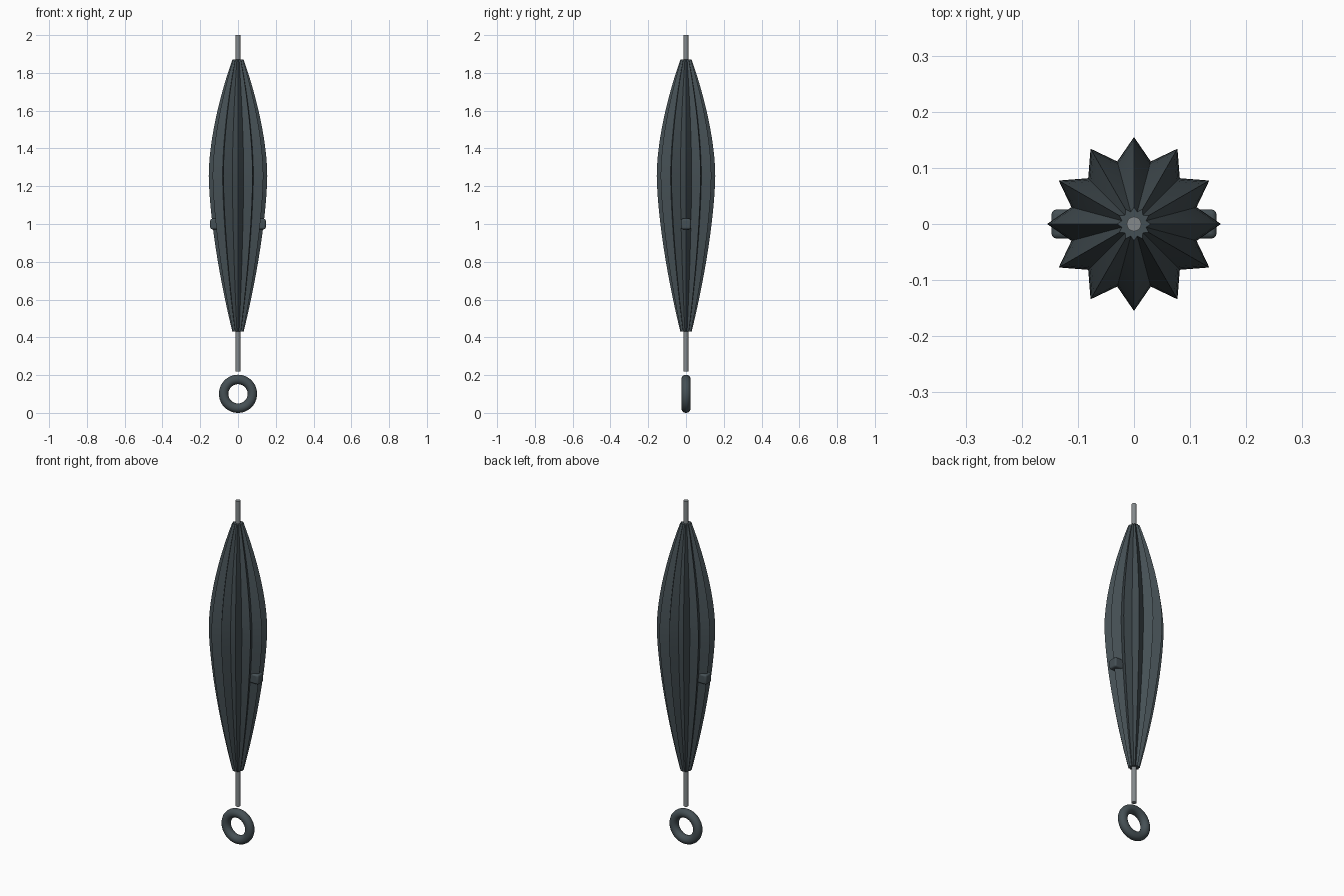
import bpy, bmesh
from math import pi, sin, cos, radians

cube = bpy.data.objects.get("Cube")
if cube:
    bpy.data.objects.remove(cube, do_unlink=True)


def material(name, colour):
    mat = bpy.data.materials.new(name)
    mat.use_nodes = True
    mat.diffuse_color = (*colour, 1)
    mat.node_tree.nodes["Principled BSDF"].inputs["Base Color"].default_value = (*colour, 1)
    return mat


charcoal = material("charcoal fabric", (0.06, 0.08, 0.09))
steel = material("grey steel", (0.23, 0.25, 0.26))


def finish(obj, name, mat, angle=20):
    obj.name = name
    obj.data.materials.append(mat)
    bpy.ops.object.select_all(action="DESELECT")
    obj.select_set(True)
    bpy.context.view_layer.objects.active = obj
    bpy.ops.object.shade_smooth_by_angle(angle=radians(angle))
    return obj


# Folded canopy: star section swept along a bulging profile
BOTTOM, WIDEST, TOP = 0.43, 1.26, 1.87
END_R, MAX_R, VALLEY = 0.03, 0.155, 0.745
PLEATS, RINGS = 12, 28


def canopy_radius(z):
    if z > WIDEST:
        drop = ((z - WIDEST) / (TOP - WIDEST)) ** 1.7
    else:
        drop = ((WIDEST - z) / (WIDEST - BOTTOM)) ** 1.6
    return MAX_R - (MAX_R - END_R) * drop


bm = bmesh.new()
rings = []
for i in range(RINGS + 1):
    z = BOTTOM + (TOP - BOTTOM) * i / RINGS
    ring = []
    for k in range(2 * PLEATS):
        r = canopy_radius(z) * (VALLEY if k % 2 else 1)
        a = pi * k / PLEATS
        ring.append(bm.verts.new((r * cos(a), r * sin(a), z)))
    rings.append(ring)
for low, high in zip(rings, rings[1:]):
    for k in range(2 * PLEATS):
        n = (k + 1) % (2 * PLEATS)
        bm.faces.new((low[k], low[n], high[n], high[k]))
bm.faces.new(rings[-1])
bm.faces.new(rings[0][::-1])
mesh = bpy.data.meshes.new("canopy")
bm.to_mesh(mesh)
bm.free()
canopy = bpy.data.objects.new("canopy", mesh)
bpy.context.collection.objects.link(canopy)
finish(canopy, "canopy", charcoal)

# Central shaft
bpy.ops.mesh.primitive_cylinder_add(vertices=24, radius=0.013, depth=1.78, location=(0, 0, 1.11))
finish(bpy.context.object, "shaft", steel, 30)

# Ring handle below the shaft
bpy.ops.mesh.primitive_torus_add(major_segments=48, minor_segments=20, major_radius=0.076,
                                 minor_radius=0.025, location=(0, 0, 0.101),
                                 rotation=(pi / 2, 0, 0))
finish(bpy.context.object, "ring_handle", charcoal, 40)

# Rounded strap tabs on both sides
for side, name in ((1, "left_strap_tab"), (-1, "right_strap_tab")):
    bpy.ops.mesh.primitive_cube_add(size=1, location=(side * 0.117, 0, 1.0))
    tab = bpy.context.object
    tab.scale = (0.06, 0.052, 0.056)
    bpy.ops.object.transform_apply(location=False, rotation=False, scale=True)
    bevel = tab.modifiers.new("rounded edges", "BEVEL")
    bevel.width = 0.009
    bevel.segments = 3
    finish(tab, name, charcoal, 40)
